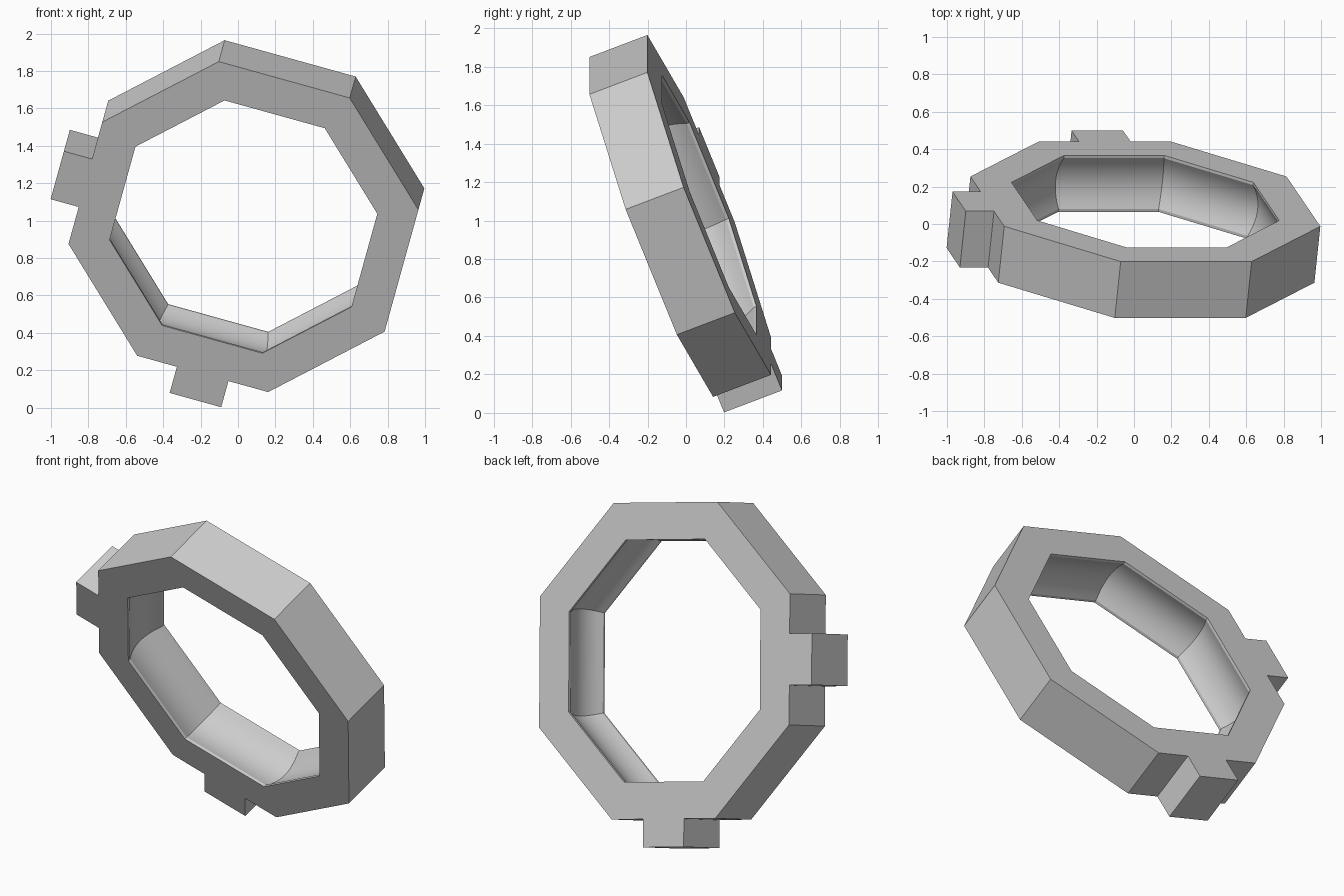
import bpy, bmesh
from math import sin, cos, pi, radians
from mathutils import Vector

cube = bpy.data.objects.get("Cube")
if cube:
    bpy.data.objects.remove(cube, do_unlink=True)

OUTER = 0.877      # flat-to-centre distance of the outside
INNER = 0.671      # same for the opening
HALF = 0.162       # half thickness along the ring axis
LIP = 0.016        # flat lip beside the inner groove
GROOVE = 0.045     # depth of the hollowed inner wall
TAB_OUT = 1.033    # reach of the tabs from the centre
TAB_HALF = 0.143   # half width of the tabs

grey = bpy.data.materials.new("plain_grey")
grey.use_nodes = True
colour = (0.6, 0.6, 0.6, 1)
grey.diffuse_color = colour
grey.node_tree.nodes["Principled BSDF"].inputs["Base Color"].default_value = colour


def finish(name, bm):
    """Turn a bmesh into a tilted, shaded object."""
    bmesh.ops.recalc_face_normals(bm, faces=bm.faces)
    mesh = bpy.data.meshes.new(name)
    bm.to_mesh(mesh)
    bm.free()
    obj = bpy.data.objects.new(name, mesh)
    bpy.context.collection.objects.link(obj)
    mesh.materials.append(grey)
    obj.rotation_euler = (radians(21.5), radians(15.5), 0)
    obj.location = (0.045, -0.03, 1.024)
    bpy.ops.object.select_all(action='DESELECT')
    obj.select_set(True)
    bpy.context.view_layer.objects.active = obj
    bpy.ops.object.shade_smooth_by_angle(angle=radians(25))
    return obj


# Cross-section: square outside, hollowed inside with a lip at each rim
profile = [(INNER, -HALF), (OUTER, -HALF), (OUTER, HALF), (INNER, HALF)]
steps = 12
for i in range(steps + 1):
    t = 1 - 2 * i / steps
    profile.append((INNER + GROOVE * (1 - t * t), t * (HALF - LIP)))

# Octagonal ring swept from the cross-section
bm = bmesh.new()
loops = []
for k in range(8):
    a = (k + 0.5) * pi / 4
    loops.append([bm.verts.new((r / cos(pi / 8) * cos(a), y, r / cos(pi / 8) * sin(a)))
                  for r, y in profile])
n = len(profile)
for k in range(8):
    one, two = loops[k], loops[(k + 1) % 8]
    for j in range(n):
        m = (j + 1) % n
        bm.faces.new((one[j], one[m], two[m], two[j]))
finish("octagon_ring", bm)


# Square tabs on the right and bottom flats
def tab(name, direction):
    out = Vector(direction)
    side = Vector((out.z, 0, -out.x))
    bm = bmesh.new()
    bmesh.ops.create_cube(bm, size=2)
    for v in bm.verts:
        reach = TAB_OUT if v.co.x > 0 else OUTER
        v.co = out * reach + side * v.co.z * TAB_HALF + Vector((0, v.co.y * HALF, 0))
    finish(name, bm)


tab("right_tab", (-1, 0, 0))
tab("bottom_tab", (0, 0, -1))
